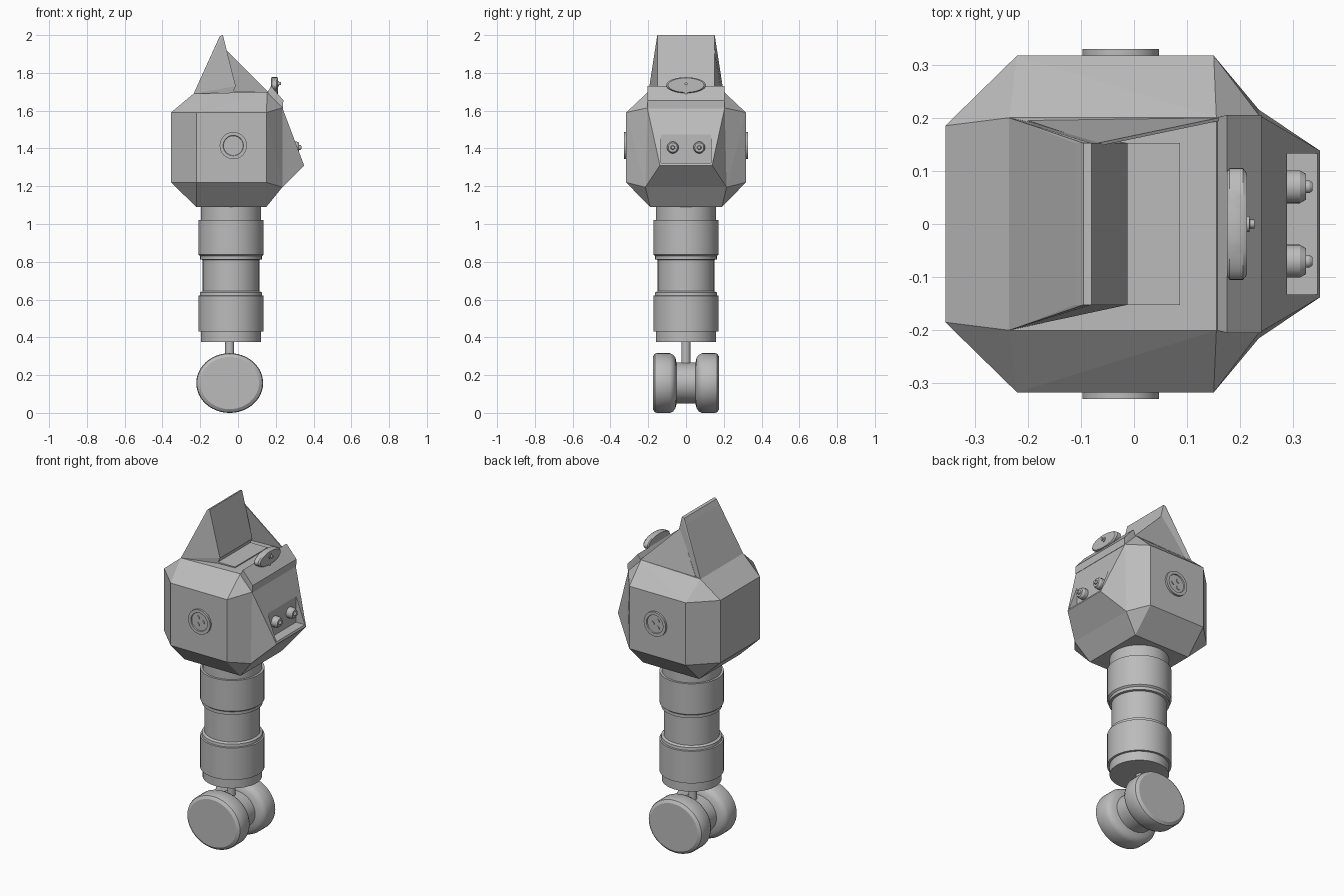
import bpy, bmesh, math
from mathutils import Vector, Matrix

cube = bpy.data.objects.get("Cube")
if cube:
    bpy.data.objects.remove(cube, do_unlink=True)

GREY = (0.5, 0.5, 0.5, 1)
mat = bpy.data.materials.new("plain grey")
mat.use_nodes = True
mat.diffuse_color = GREY
mat.node_tree.nodes["Principled BSDF"].inputs["Base Color"].default_value = GREY


def finish(name, bm, smooth=False):
    bmesh.ops.recalc_face_normals(bm, faces=bm.faces)
    me = bpy.data.meshes.new(name)
    bm.to_mesh(me)
    bm.free()
    ob = bpy.data.objects.new(name, me)
    bpy.context.collection.objects.link(ob)
    me.materials.append(mat)
    if smooth:
        bpy.ops.object.select_all(action='DESELECT')
        ob.select_set(True)
        bpy.context.view_layer.objects.active = ob
        bpy.ops.object.shade_smooth_by_angle(angle=math.radians(30))
    return ob


def hull(name, half):
    """Convex solid from points given on one side and mirrored in y."""
    bm = bmesh.new()
    for x, y, z in half:
        for s in (-1, 1):
            bm.verts.new((x, s * y, z))
    out = bmesh.ops.convex_hull(bm, input=bm.verts)
    loose = [v for v in bm.verts if not v.link_faces]
    bmesh.ops.delete(bm, geom=loose, context='VERTS')
    bmesh.ops.dissolve_limit(bm, angle_limit=math.radians(1), verts=bm.verts, edges=bm.edges)
    return finish(name, bm)


def lathe(name, profile, origin, axis, scale=(1, 1, 1), n=48):
    """Solid of revolution: profile of (radius, distance along axis)."""
    bm = bmesh.new()
    rings = []
    for r, h in profile:
        rings.append([bm.verts.new((r * math.cos(math.tau * i / n),
                                    r * math.sin(math.tau * i / n), h)) for i in range(n)])
    for a, b in zip(rings, rings[1:]):
        for i in range(n):
            j = (i + 1) % n
            bm.faces.new((a[i], a[j], b[j], b[i]))
    bm.faces.new(rings[0])
    bm.faces.new(rings[-1])
    turn = Vector((0, 0, 1)).rotation_difference(Vector(axis)).to_matrix().to_4x4()
    bm.transform(Matrix.Translation(origin) @ Matrix.Diagonal((*scale, 1)) @ turn)
    return finish(name, bm, True)


# Faceted head
hull("head", [(-.355, .185, 1.22), (-.355, .185, 1.59),
              (-.22, .317, 1.22), (-.22, .317, 1.59), (.15, .317, 1.22), (.15, .317, 1.59),
              (-.235, .2, 1.69), (.155, .2, 1.70), (-.22, .19, 1.09), (.15, .19, 1.09),
              (.235, .205, 1.615), (.235, .215, 1.195)])

# Wedge-shaped face with a cut recess for the eyes
face = hull("face_wedge", [(.235, .205, 1.615), (.235, .215, 1.195),
                           (.35, .138, 1.31), (.2, .2, 1.6), (.2, .2, 1.2)])
cutter = hull("recess_cutter", [(x, .133, z) for x in (.288, .5) for z in (1.322, 1.6)])
cutter.hide_render = True
mod = face.modifiers.new("recess", 'BOOLEAN')
mod.operation = 'DIFFERENCE'
mod.object = cutter
bpy.context.view_layer.objects.active = face
bpy.ops.object.modifier_apply(modifier=mod.name)
bpy.data.objects.remove(cutter, do_unlink=True)

# Brow ridge, crest and top panel
hull("brow", [(.155, .2, 1.695), (.175, .205, 1.73), (.24, .205, 1.655),
              (.238, .205, 1.612), (.15, .2, 1.6)])
hull("crest", [(-.235, .2, 1.69), (-.11, .152, 1.965), (-.095, .152, 1.995), (-.08, .152, 2.0),
               (-.012, .152, 1.73), (-.03, .152, 1.69)])
hull("top_panel", [(x, .152, z) for x in (-.03, .087) for z in (1.69, 1.704)])

# Sloping web behind the crest
bm = bmesh.new()
tri = [(-.2, .195, 1.69), (-.07, .152, 1.93), (.16, .2, 1.70)]
rows = [[bm.verts.new((x, y - d, z)) for x, y, z in tri] for d in (0, .006)]
for row in rows:
    bm.faces.new(row)
for i in range(3):
    j = (i + 1) % 3
    bm.faces.new((rows[0][i], rows[0][j], rows[1][j], rows[1][i]))
finish("crest_web", bm)

# Lens-shaped brow ornament with its knob and stem
lathe("brow_disc", [(.098, .175), (.105, .18), (.105, .205), (.095, .213)],
      (0, 0, 1.735), (1, 0, 0), (1, 1, .4))
lathe("brow_knob", [(.015, .21), (.015, .217), (.008, .218), (.008, .227)],
      (0, 0, 1.743), (1, 0, 0), n=24)
lathe("brow_stem", [(.016, 1.66), (.016, 1.73)], (.195, 0, 0), (0, 0, 1), n=24)

for side, s in (("right", -1), ("left", 1)):
    # Eyes
    lathe(side + "_eye", [(.031, .28), (.031, .312), (.024, .324), (.012, .324),
                          (.012, .33), (.008, .336)], (0, s * .07, 1.405), (1, 0, 0), n=32)
    # Ear discs with a rim and three studs
    lathe(side + "_ear", [(.072, .3), (.072, .329), (.054, .329), (.052, .323)],
          (-.025, 0, 1.415), (0, s, 0))
    for k in range(3):
        a = math.tau * k / 3
        lathe(f"{side}_ear_stud_{k}", [(.013, .31), (.013, .327)],
              (-.028 + .022 * math.cos(a), 0, 1.415 + .024 * math.sin(a)), (0, s, 0), n=20)

# Segmented body column
lathe("body", [(.16, .375), (.16, .43), (.173, .43), (.173, .62), (.165, .622), (.163, .638),
               (.15, .645), (.15, .81), (.163, .812), (.163, .83), (.173, .838),
               (.173, 1.02), (.16, 1.02), (.16, 1.12)], (-.037, 0, 0), (0, 0, 1))

# Axle post and twin wheels
lathe("axle_post", [(.024, .2), (.024, .4)], (-.044, 0, 0), (0, 0, 1), n=24)
rim = [(.155, .176), (.173, .165), (.177, .155), (.177, .085), (.168, .068), (.15, .056), (.121, .05)]
lathe("wheels", [(r, -h) for r, h in rim] + rim[::-1],
      (-.044, 0, .158), (0, 1, 0), (1, 1, .893))
